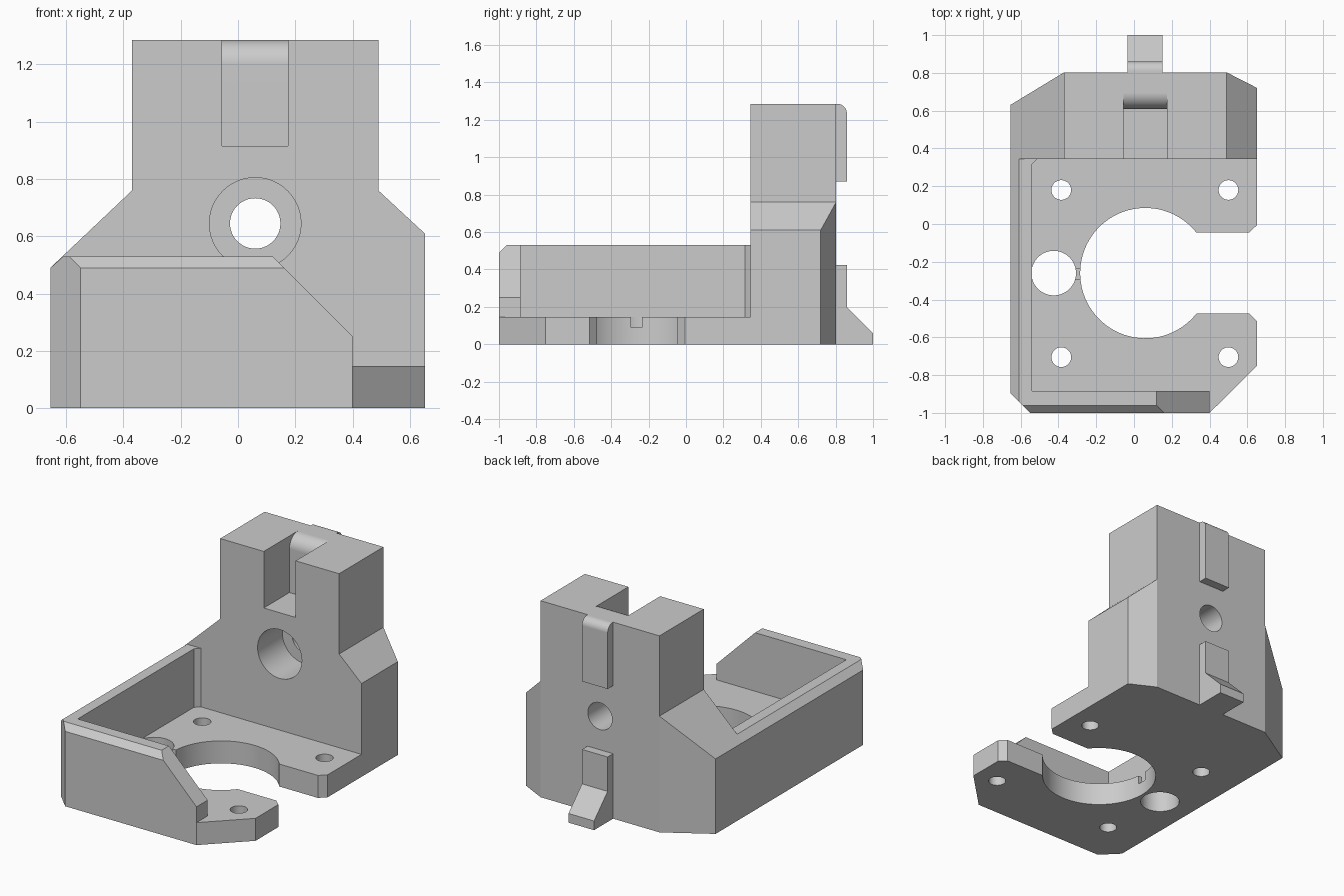
import bpy, bmesh, math

cube = bpy.data.objects.get("Cube")
if cube:
    bpy.data.objects.remove(cube, do_unlink=True)

# One plain grey material
grey = bpy.data.materials.new("plain_grey")
grey.use_nodes = True
colour = (0.6, 0.6, 0.6, 1)
grey.diffuse_color = colour
for node in grey.node_tree.nodes:
    if node.type == "BSDF_PRINCIPLED":
        node.inputs["Base Color"].default_value = colour


def arc(cx, cy, r, start, end, steps):
    """Points on a circular arc, angles in degrees."""
    angles = [math.radians(start + (end - start) * i / steps) for i in range(steps + 1)]
    return [(cx + r * math.cos(a), cy + r * math.sin(a)) for a in angles]


def circle(cx, cy, r, steps=48):
    return arc(cx, cy, r, 0, 360, steps)[:-1]


def prism(name, outline, axis, low, high):
    """Extrude a 2D outline along an axis."""
    place = {"x": lambda a, b, h: (h, a, b),
             "y": lambda a, b, h: (a, h, b),
             "z": lambda a, b, h: (a, b, h)}[axis]
    bm = bmesh.new()
    rings = [[bm.verts.new(place(a, b, h)) for a, b in outline] for h in (low, high)]
    for ring in rings:
        bm.faces.new(ring)
    n = len(outline)
    for i in range(n):
        j = (i + 1) % n
        bm.faces.new((rings[0][i], rings[0][j], rings[1][j], rings[1][i]))
    bmesh.ops.recalc_face_normals(bm, faces=bm.faces[:])
    mesh = bpy.data.meshes.new(name)
    bm.to_mesh(mesh)
    bm.free()
    mesh.materials.append(grey)
    obj = bpy.data.objects.new(name, mesh)
    bpy.context.collection.objects.link(obj)
    return obj


def carve(obj, operation, outline, axis, low, high):
    """Boolean a prism into the object and discard the cutter."""
    cutter = prism("cutter", outline, axis, low, high)
    cutter.hide_render = True
    mod = obj.modifiers.new("carve", "BOOLEAN")
    mod.operation = operation
    mod.solver = "EXACT"
    mod.object = cutter
    bpy.context.view_layer.objects.active = obj
    bpy.ops.object.modifier_apply(modifier=mod.name)
    bpy.data.objects.remove(cutter, do_unlink=True)


LEFT, RIGHT, STEP = -0.655, 0.652, 0.345
PLATE_TOP, BACK, TOP = 0.147, 0.803, 1.285

# Base plate with the round opening that runs out to one side
base_outline = [(-0.55, -1), (0.4, -1), (RIGHT, -0.75), (RIGHT, -0.515), (0.61, -0.475)]
base_outline += arc(0.06, -0.26, 0.345, -38.5, -321.5, 64)
base_outline += [(0.61, -0.045), (RIGHT, -0.005), (RIGHT, STEP), (LEFT, STEP), (LEFT, -0.895)]
base = prism("base_plate", base_outline, "z", 0, PLATE_TOP)
for x in (-0.385, 0.5):
    for y in (0.18, -0.705):
        carve(base, "DIFFERENCE", circle(x, y, 0.052), "z", -0.1, 0.3)
carve(base, "DIFFERENCE", circle(-0.425, -0.26, 0.118), "z", -0.1, 0.3)
# Small notch joining the side hole to the opening
carve(base, "DIFFERENCE", [(-0.4, -0.295), (-0.2, -0.295), (-0.2, -0.235), (-0.4, -0.235)],
      "z", 0.09, 0.3)

# Side and front walls, chamfered along the top with a sloping front end
walls = prism("tray_walls",
              [(-0.55, -1), (0.4, -1), (0.4, -0.885), (-0.54, -0.885), (-0.54, 0.315),
               (-0.51, STEP), (LEFT, STEP), (LEFT, -0.895)], "z", PLATE_TOP, 0.8)
carve(walls, "INTERSECT", [(-0.8, -0.4), (-0.8, 0.36), (-0.61, 0.53), (0.12, 0.53),
                           (0.9, -0.25), (0.9, -0.4)], "y", -1.3, 0.9)
carve(walls, "INTERSECT", [(-1.2, -0.4), (-1.2, 0.29), (-0.96, 0.53), (0.9, 0.53),
                           (0.9, -0.4)], "x", -1, 1)

# Upright block: plan outline trimmed to the shouldered front profile
block = prism("upright_block",
              [(LEFT, STEP), (RIGHT, STEP), (RIGHT, 0.72), (0.49, BACK),
               (-0.37, BACK), (LEFT, 0.63)], "z", 0, 1.5)
carve(block, "INTERSECT", [(-0.8, -0.1), (-0.8, 0.353), (-0.37, 0.76), (-0.37, TOP),
                           (0.49, TOP), (0.49, 0.76), (0.8, 0.473), (0.8, -0.1)],
      "y", 0.1, 1)
# Slot in the top with a rounded rear lip
slot = [(0.2, 0.915), (0.61, 0.915)] + arc(0.695, 1.2, 0.085, 180, 90, 12)
carve(block, "DIFFERENCE", slot + [(0.695, 1.4), (0.2, 1.4)], "x", -0.055, 0.175)
# Counterbored hole
carve(block, "DIFFERENCE", circle(0.06, 0.645, 0.16), "y", 0.2, 0.6)
carve(block, "DIFFERENCE", circle(0.06, 0.645, 0.088), "y", 0.2, 1)

# Upper rear rail, rounded at the top
upper = [(BACK, 0.87), (0.86, 0.87)] + arc(0.81, 1.235, 0.05, 0, 90, 10) + [(BACK, TOP)]
upper_rail = prism("upper_rear_rail", upper, "x", -0.035, 0.15)

# Lower rear rail with its sloping foot
lower_rail = prism("lower_rear_rail",
                   [(BACK, 0), (1, 0), (1, 0.06), (0.86, 0.2), (0.86, 0.425), (BACK, 0.425)],
                   "x", -0.035, 0.15)

# Smooth the round surfaces, keep the flat faces crisp
for obj in (base, walls, block, upper_rail, lower_rail):
    bpy.ops.object.select_all(action="DESELECT")
    obj.select_set(True)
    bpy.context.view_layer.objects.active = obj
    bpy.ops.object.shade_smooth_by_angle(angle=math.radians(25))
    obj.modifiers.new("even_normals", "WEIGHTED_NORMAL").keep_sharp = True
